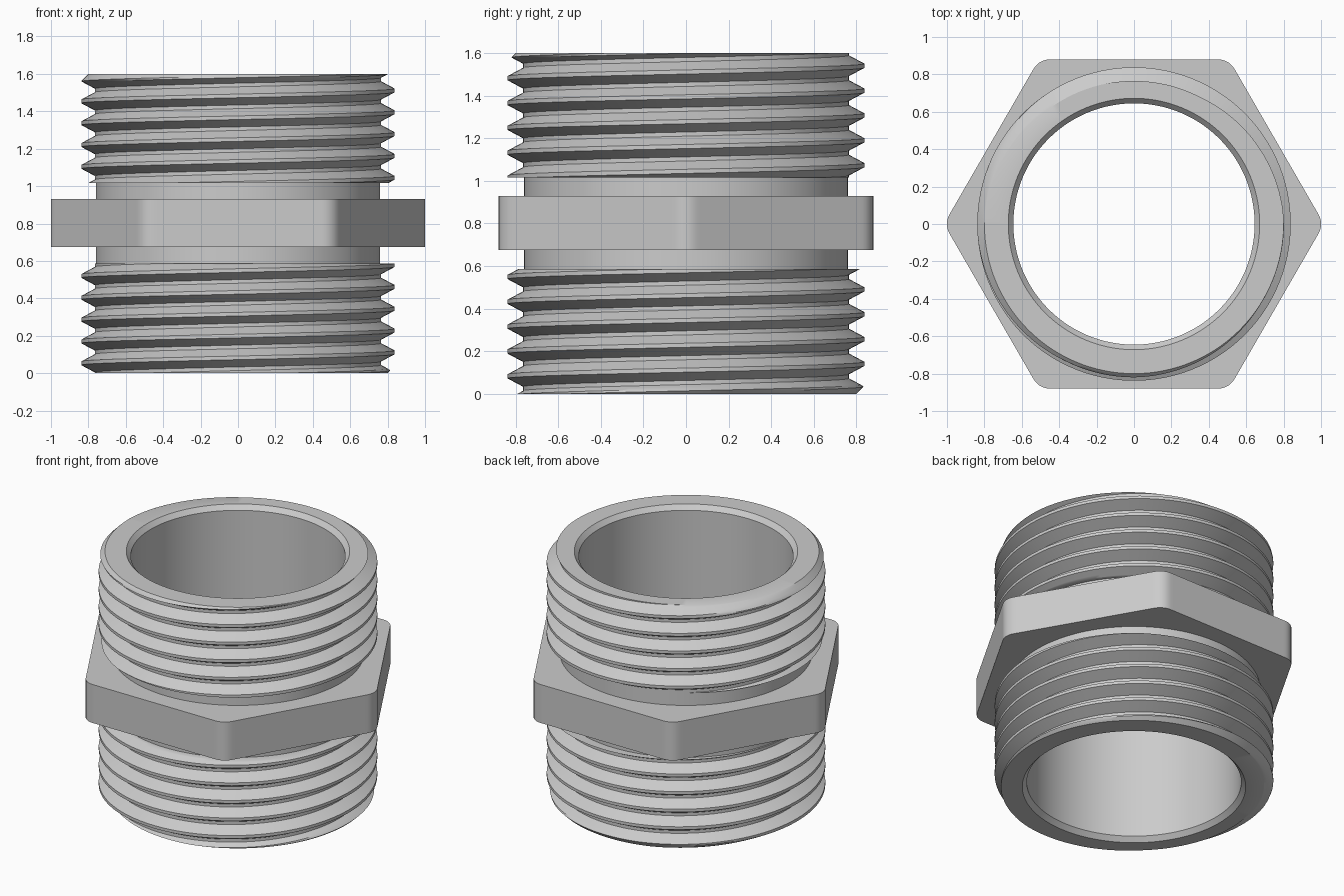
import bpy
import bmesh
from math import pi, cos, sin, sqrt, atan2, floor, ceil

cube = bpy.data.objects.get("Cube")
if cube:
    bpy.data.objects.remove(cube, do_unlink=True)

HEIGHT = 1.6
PITCH = 0.1167
CREST, ROOT = 0.838, 0.765
NECK, BORE, MOUTH = 0.76, 0.645, 0.672
PHASE = -0.0055          # height of a crest on the +x side
STEPS = 12               # profile levels per pitch

steel = bpy.data.materials.new("grey steel")
steel.use_nodes = True
steel.diffuse_color = (0.6, 0.6, 0.6, 1)
steel.node_tree.nodes["Principled BSDF"].inputs["Base Color"].default_value = (0.6, 0.6, 0.6, 1)


def sweep(name, column, segments):
    """Skin the (radius, z) columns given for each angle around the axis."""
    bm = bmesh.new()
    rows = []
    for j in range(segments + 1):
        a = 2 * pi * j / segments
        rows.append([bm.verts.new((r * cos(a), r * sin(a), z)) for r, z in column(a)])
    for left, right in zip(rows, rows[1:]):
        for i in range(len(left) - 1):
            bm.faces.new((left[i], right[i], right[i + 1], left[i + 1]))
    bmesh.ops.remove_doubles(bm, verts=bm.verts, dist=1e-5)
    mesh = bpy.data.meshes.new(name)
    bm.to_mesh(mesh)
    bm.free()
    mesh.materials.append(steel)
    obj = bpy.data.objects.new(name, mesh)
    bpy.context.collection.objects.link(obj)
    bpy.ops.object.select_all(action='DESELECT')
    obj.select_set(True)
    bpy.context.view_layer.objects.active = obj
    bpy.ops.object.shade_smooth_by_angle(angle=pi / 6)
    return obj


def thread_radius(z, turn):
    """Trapezoid thread form with a chamfer at the pipe mouth."""
    u = ((z - PHASE) / PITCH - turn) % 1
    from_crest = min(u, 1 - u)
    t = min(max((from_crest - 1 / 12) * 3, 0), 1)
    chamfer = 0.80 + min(z, HEIGHT - z)
    return min(CREST + (ROOT - CREST) * t, chamfer)


def thread(name, z0, z1, r0, r1):
    first = (floor((z0 - PHASE) / PITCH) - 2) * STEPS - 1
    last = (ceil((z1 - PHASE) / PITCH) + 2) * STEPS

    def column(a):
        turn = a / (2 * pi)
        levels = [PHASE + PITCH * (n / STEPS + turn) for n in range(first, last)]
        levels = [min(max(z, z0), z1) for z in levels]
        return [(r0, z0)] + [(thread_radius(z, turn), z) for z in levels] + [(r1, z1)]

    return sweep(name, column, 144)


def hex_radius(a, flat=0.88, fillet=0.1):
    """Polar radius of a hexagon with rounded corners."""
    phi = abs((a + pi / 6) % (pi / 3) - pi / 6)
    c = (flat - fillet) / cos(pi / 6)
    if phi < atan2(fillet * sin(pi / 6), c + fillet * cos(pi / 6)):
        return c * cos(phi) + sqrt(fillet ** 2 - (c * sin(phi)) ** 2)
    return flat / cos(pi / 6 - phi)


def hex_column(a):
    r = hex_radius(a)
    return [(0.74, 0.675), (r, 0.675), (r, 0.93), (0.74, 0.93)]


# Male threads with their end faces
thread("lower_thread", 0, 0.585, MOUTH, NECK)
thread("upper_thread", 1.017, HEIGHT, NECK, MOUTH)

# Plain neck between the threads
sweep("neck", lambda a: [(NECK, 0.585), (NECK, 1.017)], 144)

# Bore with chamfered mouths
sweep("bore", lambda a: [(MOUTH, HEIGHT), (BORE, HEIGHT - 0.03), (BORE, 0.03), (MOUTH, 0)], 144)

# Hexagonal wrench collar
sweep("hex_collar", hex_column, 360)
